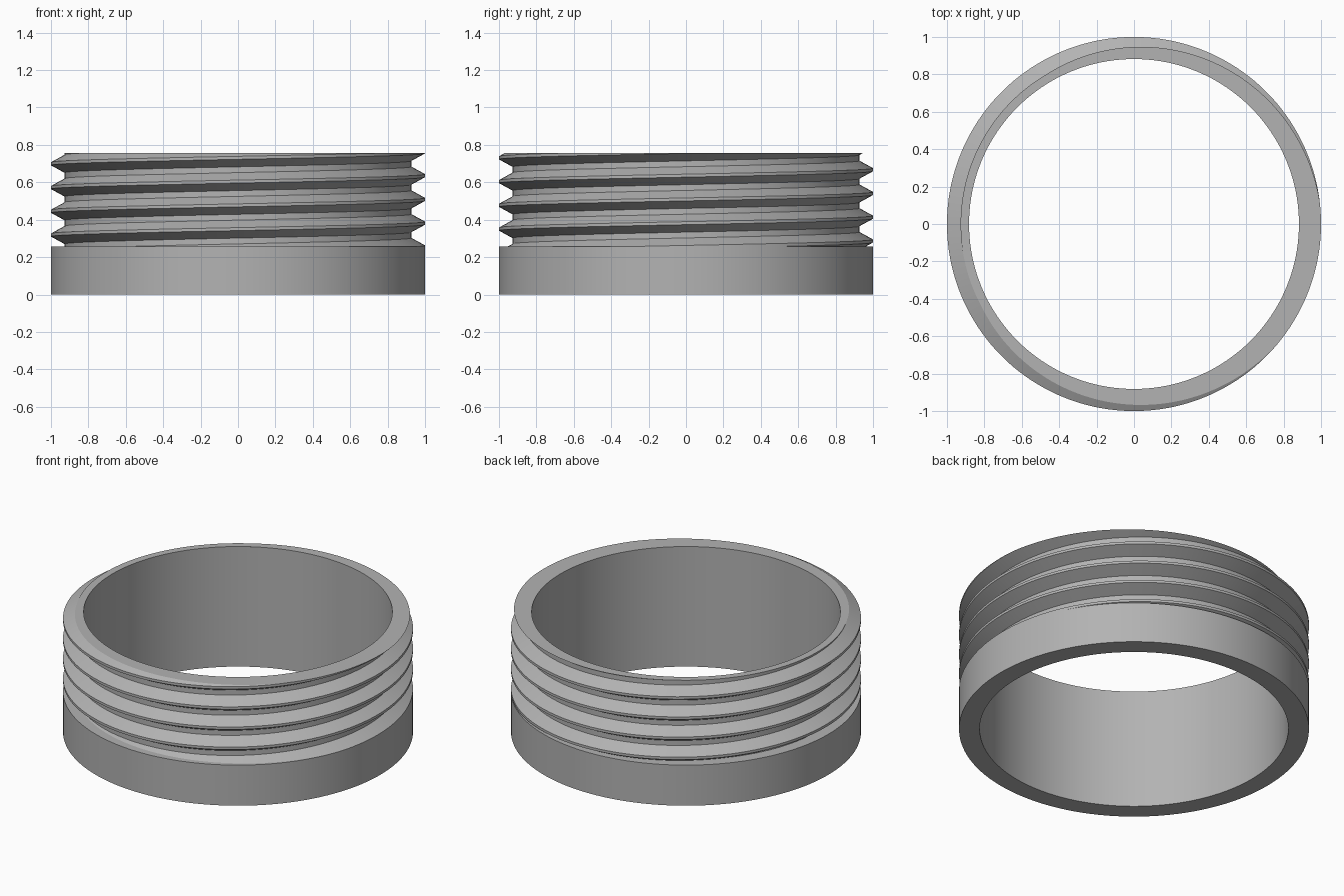
import bpy, bmesh, math

if "Cube" in bpy.data.objects:
    bpy.data.objects.remove(bpy.data.objects["Cube"])

SEG = 180                   # facets around the ring
BORE, ROOT, OUT = 0.882, 0.927, 1.0
BASE, TOP = 0.256, 0.757    # collar height, full height
PITCH, CREST0 = 0.127, 0.2545

grey = bpy.data.materials.new("grey")
grey.diffuse_color = (0.45, 0.45, 0.45, 1)
grey.use_nodes = True
grey.node_tree.nodes["Principled BSDF"].inputs["Base Color"].default_value = grey.diffuse_color


def finish(bm, name):
    """Turn a bmesh into a smooth-shaded object with crisp edges."""
    bmesh.ops.recalc_face_normals(bm, faces=bm.faces)
    mesh = bpy.data.meshes.new(name)
    bm.to_mesh(mesh)
    bm.free()
    mesh.materials.append(grey)
    ob = bpy.data.objects.new(name, mesh)
    bpy.context.collection.objects.link(ob)
    bpy.ops.object.select_all(action='DESELECT')
    ob.select_set(True)
    bpy.context.view_layer.objects.active = ob
    bpy.ops.object.shade_smooth_by_angle(angle=math.radians(20))
    return ob


def sweep(bm, profile, rise):
    """Sweep an (r, z) profile once round the axis, rising by rise per turn."""
    rows = []
    for i in range(SEG + 1):
        a = 2 * math.pi * i / SEG
        rows.append([bm.verts.new((r * math.cos(a), r * math.sin(a),
                                   z + rise * i / SEG)) for r, z in profile])
    for p, q in zip(rows, rows[1:]):
        for j in range(len(profile) - 1):
            bm.faces.new((p[j], q[j], q[j + 1], p[j + 1]))
    bmesh.ops.remove_doubles(bm, verts=bm.verts, dist=1e-5)


# Collar and bore: ledge, outer wall, underside, inner wall
bm = bmesh.new()
sweep(bm, [(0.9, BASE), (OUT, BASE), (OUT, 0), (BORE, 0), (BORE, TOP)], 0)
finish(bm, "collar_and_bore")

# Helical thread: repeated trapezoid teeth, trimmed flat at both ends
bm = bmesh.new()
tooth = [(ROOT, -0.048), (OUT, -0.008), (OUT, 0.008), (ROOT, 0.048)]
profile = [(r, CREST0 + k * PITCH + dz) for k in range(-2, 6) for r, dz in tooth]
sweep(bm, profile, PITCH)
for z, direction in ((TOP, 1), (BASE, -1)):
    bmesh.ops.bisect_plane(bm, geom=bm.verts[:] + bm.edges[:] + bm.faces[:],
                           dist=1e-5, plane_co=(0, 0, z),
                           plane_no=(0, 0, direction), clear_outer=True)

# Flat top rim: pull the trimmed edge inward to the bore
rim = [e for e in bm.edges if e.is_boundary
       and all(abs(v.co.z - TOP) < 1e-4 for v in e.verts)]
grown = bmesh.ops.extrude_edge_only(bm, edges=rim)["geom"]
for v in grown:
    if isinstance(v, bmesh.types.BMVert):
        s = BORE / math.hypot(v.co.x, v.co.y)
        v.co = (v.co.x * s, v.co.y * s, TOP)
finish(bm, "thread")
